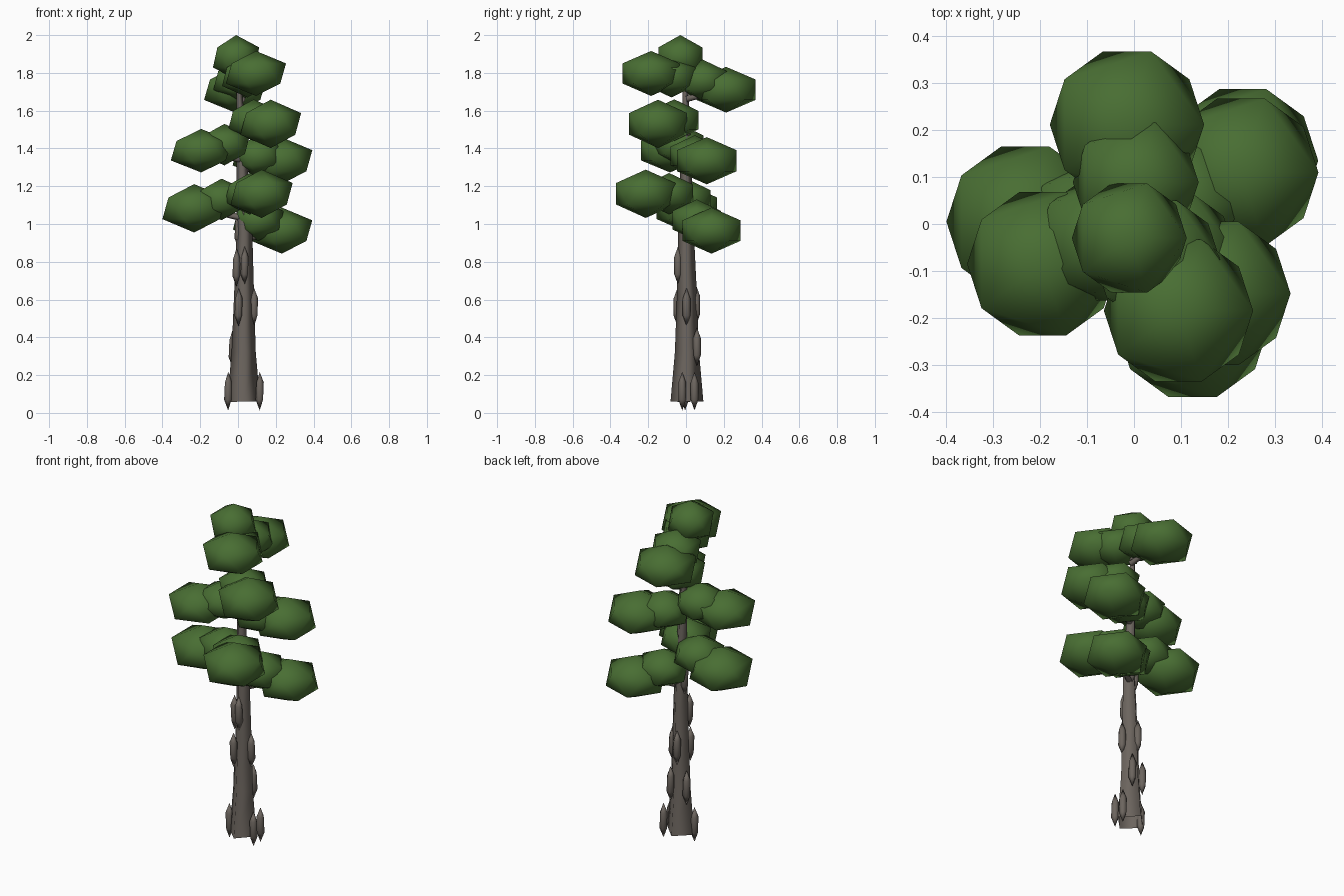
import bpy, bmesh, math
from mathutils import Vector, Matrix

if "Cube" in bpy.data.objects:
    bpy.data.objects.remove(bpy.data.objects["Cube"])


def material(name, rgb):
    m = bpy.data.materials.new(name)
    m.diffuse_color = (*rgb, 1)
    m.use_nodes = True
    m.node_tree.nodes["Principled BSDF"].inputs["Base Color"].default_value = m.diffuse_color
    return m


BARK = material("grey bark", (0.150, 0.130, 0.113))
LEAF = material("leaf green", (0.066, 0.156, 0.033))


def finish(bm, name, mat):
    bmesh.ops.recalc_face_normals(bm, faces=bm.faces)
    for f in bm.faces:
        f.smooth = True
    me = bpy.data.meshes.new(name)
    bm.to_mesh(me)
    bm.free()
    ob = bpy.data.objects.new(name, me)
    me.materials.append(mat)
    bpy.context.collection.objects.link(ob)
    return ob


def blob(name, loc, radius, half_height, mat):
    """Stretched or squashed icosahedron standing on its point."""
    bm = bmesh.new()
    bmesh.ops.create_icosphere(bm, subdivisions=1, radius=1)
    mtx = Matrix.Translation(loc) @ Matrix.Diagonal((radius, radius, half_height, 1))
    bmesh.ops.transform(bm, matrix=mtx, verts=bm.verts)
    return finish(bm, name, mat)


def tube(name, stations, mat, sides):
    """Open loft of rings; each station is (centre, radius)."""
    bm = bmesh.new()
    axis = (Vector(stations[-1][0]) - Vector(stations[0][0])).normalized()
    rot = Vector((0, 0, 1)).rotation_difference(axis)
    rings = []
    for c, r in stations:
        rings.append([bm.verts.new(Vector(c) + rot @ Vector((
            r * math.cos(2 * math.pi * i / sides), r * math.sin(2 * math.pi * i / sides), 0)))
            for i in range(sides)])
    for a, b in zip(rings, rings[1:]):
        for i in range(sides):
            j = (i + 1) % sides
            bm.faces.new((a[i], a[j], b[j], b[i]))
    return finish(bm, name, mat)


# Trunk: diamond section, corners on the axes
tube("trunk", [((0.03, 0.005, 0.06), 0.087), ((0.03, 0.005, 0.32), 0.064),
               ((0.032, 0.005, 0.62), 0.053), ((0.034, 0.0, 0.95), 0.042),
               ((0.022, 0.0, 1.3), 0.030), ((0.012, 0.0, 1.6), 0.019),
               ((0.0, -0.01, 1.85), 0.010)], BARK, 4)

# Root knobs and bark ridges: spindles set into the trunk
ridges = [(0.115, 0.045, 0.115), (0.115, -0.02, 0.115), (-0.052, -0.005, 0.115),
          (-0.028, 0.035, 0.34), (0.06, 0.058, 0.35),
          (0.003, -0.045, 0.56), (0.085, 0.003, 0.56), (0.02, 0.055, 0.57),
          (-0.008, -0.02, 0.77), (0.035, -0.042, 0.78),
          (0.003, 0.01, 0.97), (0.04, 0.032, 1.0)]
for i, p in enumerate(ridges):
    blob(f"{'root_knob' if i < 3 else 'bark_ridge'}_{i}", p, 0.024, 0.102, BARK)

# Foliage: outer pad centre, radius, half height, and height of its inner pad
pads = [((0.232, 0.135, 0.965), 0.180, 0.122, 1.02),
        ((-0.232, 0.005, 1.083), 0.188, 0.128, 1.13),
        ((0.125, -0.213, 1.160), 0.184, 0.128, 1.16),
        ((0.228, 0.110, 1.335), 0.185, 0.125, 1.36),
        ((-0.195, -0.085, 1.388), 0.180, 0.115, 1.42),
        ((0.173, -0.148, 1.530), 0.180, 0.128, 1.55),
        ((-0.015, 0.212, 1.711), 0.184, 0.121, 1.76),
        ((0.095, -0.185, 1.797), 0.178, 0.119, 1.78)]
for i, (c, r, h, zi) in enumerate(pads):
    blob(f"leaf_pad_{i}", c, r, h, LEAF)
    blob(f"inner_leaf_pad_{i}", (0.42 * c[0] + 0.01, 0.42 * c[1], zi), 0.150, 0.110, LEAF)
    # Branch from trunk to pad
    tube(f"branch_{i}", [((0.022, 0, c[2] - 0.05), 0.018), (c, 0.008)], BARK, 6)

# Crown
blob("crown_leaf_pad", (-0.01, -0.03, 1.882), 0.137, 0.118, LEAF)
